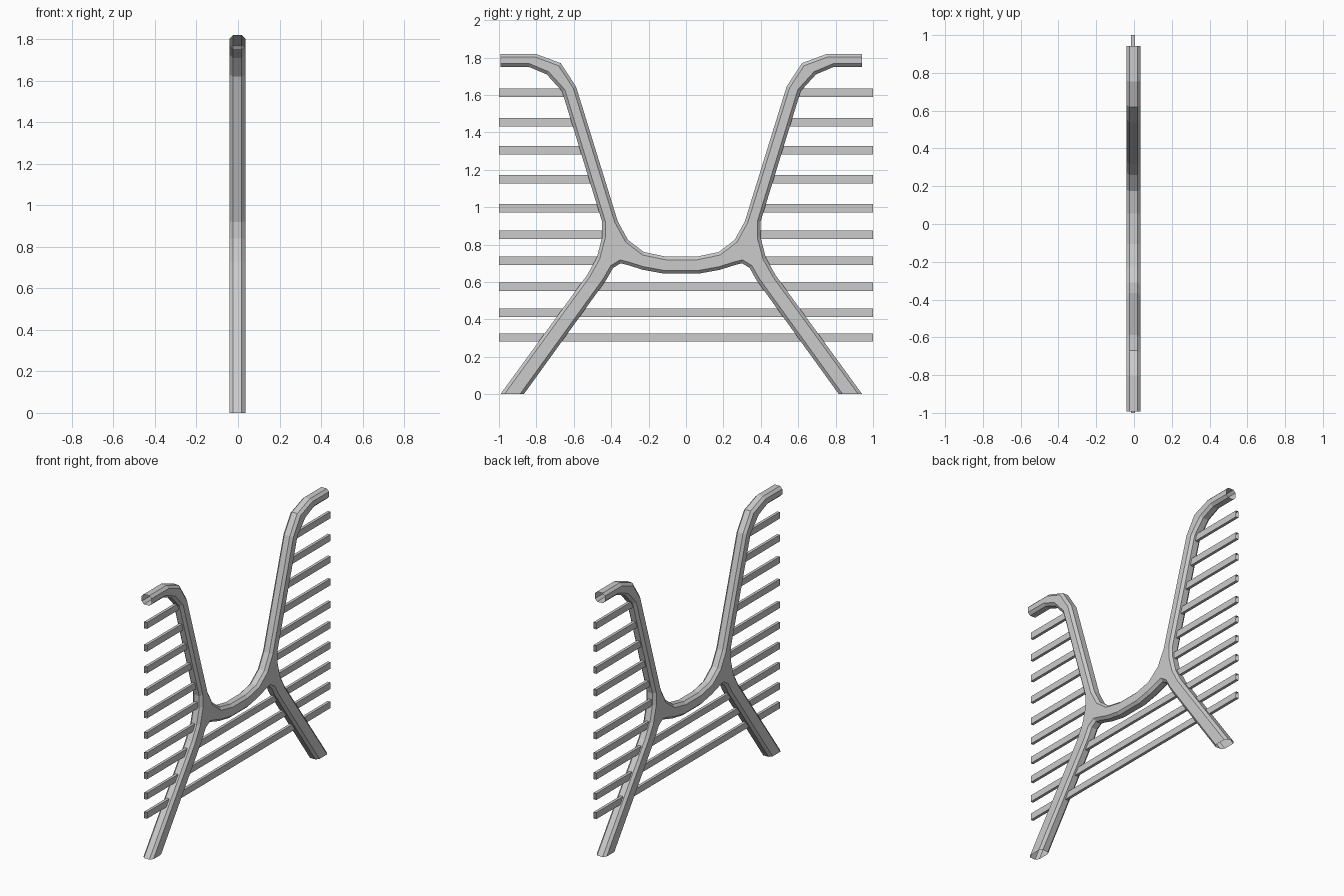
import bpy, bmesh
from mathutils import Vector

if "Cube" in bpy.data.objects:
    bpy.data.objects.remove(bpy.data.objects["Cube"])

CX, CY = -0.0025, -0.025      # centre of the frame in x and y
HALF, CH = 0.0375, 0.017      # half thickness and chamfer size


def make_object(name, bm):
    bmesh.ops.recalc_face_normals(bm, faces=bm.faces)
    mesh = bpy.data.meshes.new(name)
    bm.to_mesh(mesh)
    bm.free()
    obj = bpy.data.objects.new(name, mesh)
    bpy.context.collection.objects.link(obj)
    return obj


# Half outline of the frame (distance from centre, height):
# seat side going up to the arm tip, then down the outside, then the leg and underside
upper = [(.08, .735), (.20, .76), (.285, .825), (.34, .925), (.563, 1.645), (.645, 1.77), (.78, 1.82), (.967, 1.82)]
lower = [(.967, 1.75), (.815, 1.75), (.72, 1.71), (.638, 1.62), (.423, .92), (.423, .84), (.452, .73), (.505, .635),
         (.967, 0), (.842, 0), (.402, .61), (.365, .675), (.325, .70), (.285, .69), (.205, .665), (.095, .645)]
half = upper + lower
outline = [Vector(p) for p in half] + [Vector((-y, z)) for y, z in reversed(half)]
n = len(outline)


def is_open_end(i):
    a, b = outline[i], outline[(i + 1) % n]
    arm_tip = abs(a.x - b.x) < 1e-4 and abs(a.x) > .9
    foot = a.y < 1e-4 and b.y < 1e-4
    return arm_tip or foot


def inset(d):
    """Move each edge inwards by d, leaving the open ends in line."""
    area = sum(outline[i].cross(outline[(i + 1) % n]) for i in range(n))
    s = 1 if area > 0 else -1
    result = []
    for i in range(n):
        p = outline[i]
        e1, e2 = (p - outline[i - 1]).normalized(), (outline[(i + 1) % n] - p).normalized()
        n1, n2 = Vector((-e1.y, e1.x)) * s, Vector((-e2.y, e2.x)) * s
        d1 = 0 if is_open_end((i - 1) % n) else d
        d2 = 0 if is_open_end(i) else d
        det = n1.cross(n2)
        if abs(det) < 1e-3:
            result.append(p + n1 * d1)
        else:
            result.append(p + Vector((d1 * n2.y - d2 * n1.y, n1.x * d2 - n2.x * d1)) / det)
    return result


# Side frame: chamfered shell with open arm tips and feet
bm = bmesh.new()
rings = []
for x, d in ((-HALF, CH), (-HALF + CH, 0), (HALF - CH, 0), (HALF, CH)):
    rings.append([bm.verts.new((CX + x, CY + p.x, p.y)) for p in inset(d)])
for r1, r2 in zip(rings, rings[1:]):
    for i in range(n):
        if not is_open_end(i):
            j = (i + 1) % n
            bm.faces.new((r1[i], r1[j], r2[j], r2[i]))
bm.faces.new(rings[0])
bm.faces.new(rings[-1])
make_object("side_frame", bm)


def add_slat(name, y0, y1, z, w=.01, h=.0225, x=-.005):
    """Thin rectangular tube with open ends."""
    bm = bmesh.new()
    a, b = [[bm.verts.new((x + sx * w, y, z + sz * h))
             for sx, sz in ((-1, -1), (1, -1), (1, 1), (-1, 1))] for y in (y0, y1)]
    for i in range(4):
        j = (i + 1) % 4
        bm.faces.new((a[i], a[j], b[j], b[i]))
    make_object(name, bm)


# Long slats under the seat
for k, z in enumerate((.303, .435, .575)):
    add_slat(f"long_slat_{k}", -1, 1, z)

# Short slats outside the frame on both sides
for k, z in enumerate((.713, .853, .995, 1.15, 1.305, 1.455, 1.612)):
    inner = .395 + max(0, z - .95) * .3
    add_slat(f"front_slat_{k}", -1, CY - inner, z)
    add_slat(f"back_slat_{k}", CY + inner, 1, z)
